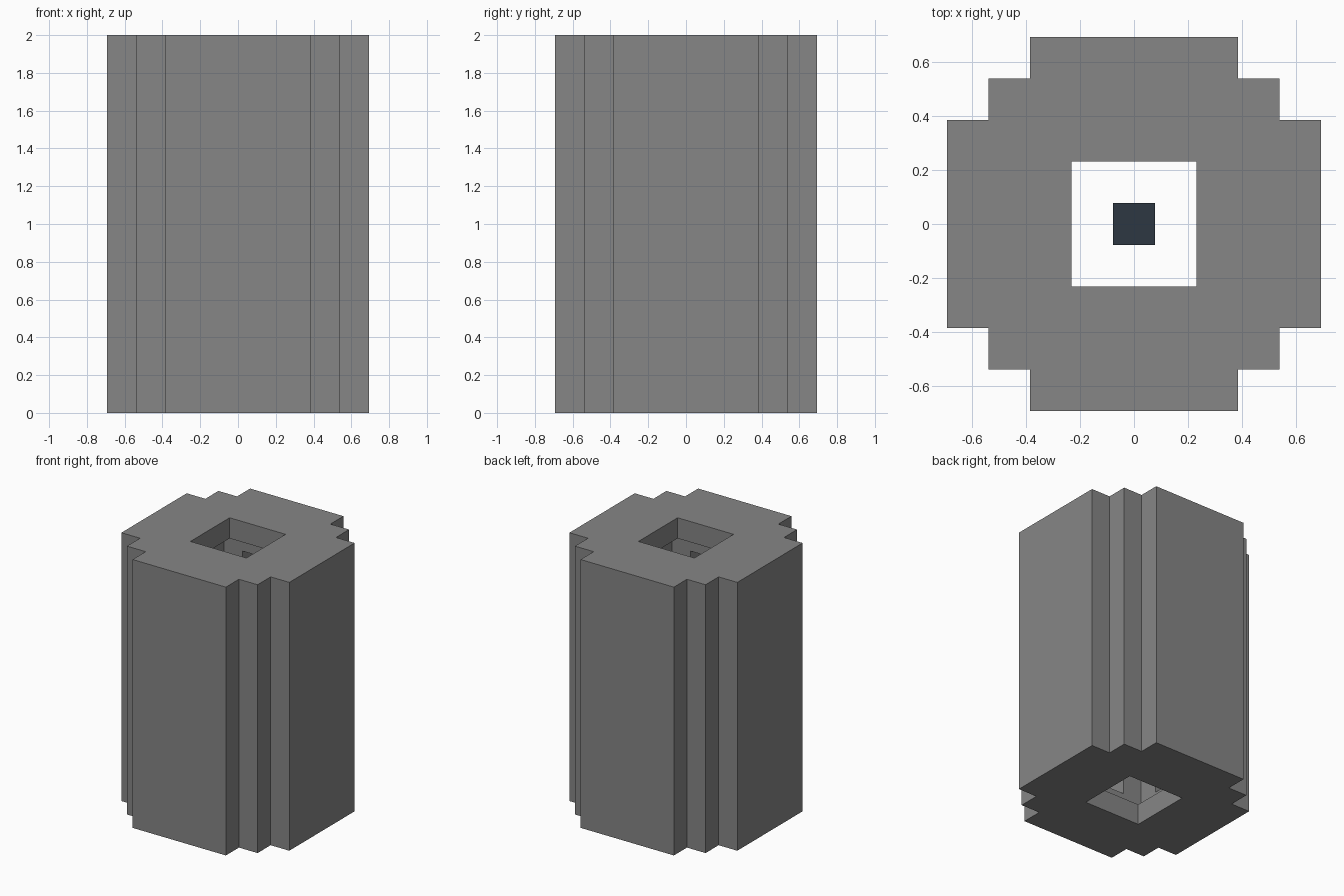
import bpy
import bmesh

if "Cube" in bpy.data.objects:
    bpy.data.objects.remove(bpy.data.objects["Cube"], do_unlink=True)

HEIGHT = 13           # height in blocks
U = 2 / HEIGHT        # size of one block


def material(name, color):
    mat = bpy.data.materials.new(name)
    mat.use_nodes = True
    mat.diffuse_color = color
    mat.node_tree.nodes["Principled BSDF"].inputs["Base Color"].default_value = color
    return mat


def prism(name, outline, bottom, top, mat=None):
    """Extrude an outline, given in blocks, between two block heights."""
    bm = bmesh.new()
    base = bm.faces.new([bm.verts.new((x * U, y * U, bottom * U)) for x, y in outline])
    grown = bmesh.ops.extrude_face_region(bm, geom=[base])["geom"]
    verts = [g for g in grown if isinstance(g, bmesh.types.BMVert)]
    bmesh.ops.translate(bm, verts=verts, vec=(0, 0, (top - bottom) * U))
    bmesh.ops.recalc_face_normals(bm, faces=bm.faces)
    mesh = bpy.data.meshes.new(name)
    bm.to_mesh(mesh)
    bm.free()
    if mat:
        mesh.materials.append(mat)
    obj = bpy.data.objects.new(name, mesh)
    bpy.context.collection.objects.link(obj)
    return obj


def turned(quarter):
    """Repeat the points of one corner around all four corners."""
    points = []
    for _ in range(4):
        points += quarter
        quarter = [(-y, x) for x, y in quarter]
    return points


def carve(body, cutter):
    mod = body.modifiers.new(cutter.name, "BOOLEAN")
    mod.operation = "DIFFERENCE"
    mod.solver = "EXACT"
    mod.object = cutter
    bpy.context.view_layer.objects.active = body
    bpy.ops.object.modifier_apply(modifier=mod.name)
    bpy.data.objects.remove(cutter, do_unlink=True)


grey = material("stone grey", (0.24, 0.24, 0.24, 1))
slate = material("dark slate", (0.026, 0.038, 0.054, 1))

# Outer shell with stepped corners
steps = [(4.5, -2.5), (4.5, 2.5), (3.5, 2.5), (3.5, 3.5), (2.5, 3.5)]
shell = prism("stepped_shell", turned(steps[1:] + [(2.5, 4.5)]), 0, HEIGHT, grey)

# Inner chamber, its four side niches, and the square openings at both ends
carve(shell, prism("chamber_cutter", turned([(2.5, 2.5)]), 1, HEIGHT - 1))
cross = turned([(3.5, -1.5), (3.5, 1.5), (1.5, 1.5)])
carve(shell, prism("niche_cutter", cross, 2, HEIGHT - 2))
carve(shell, prism("opening_cutter", turned([(1.5, 1.5)]), -1, HEIGHT + 1))

# Square core standing in the chamber
prism("inner_core", turned([(0.5, 0.5)]), 2, HEIGHT - 2, slate)
